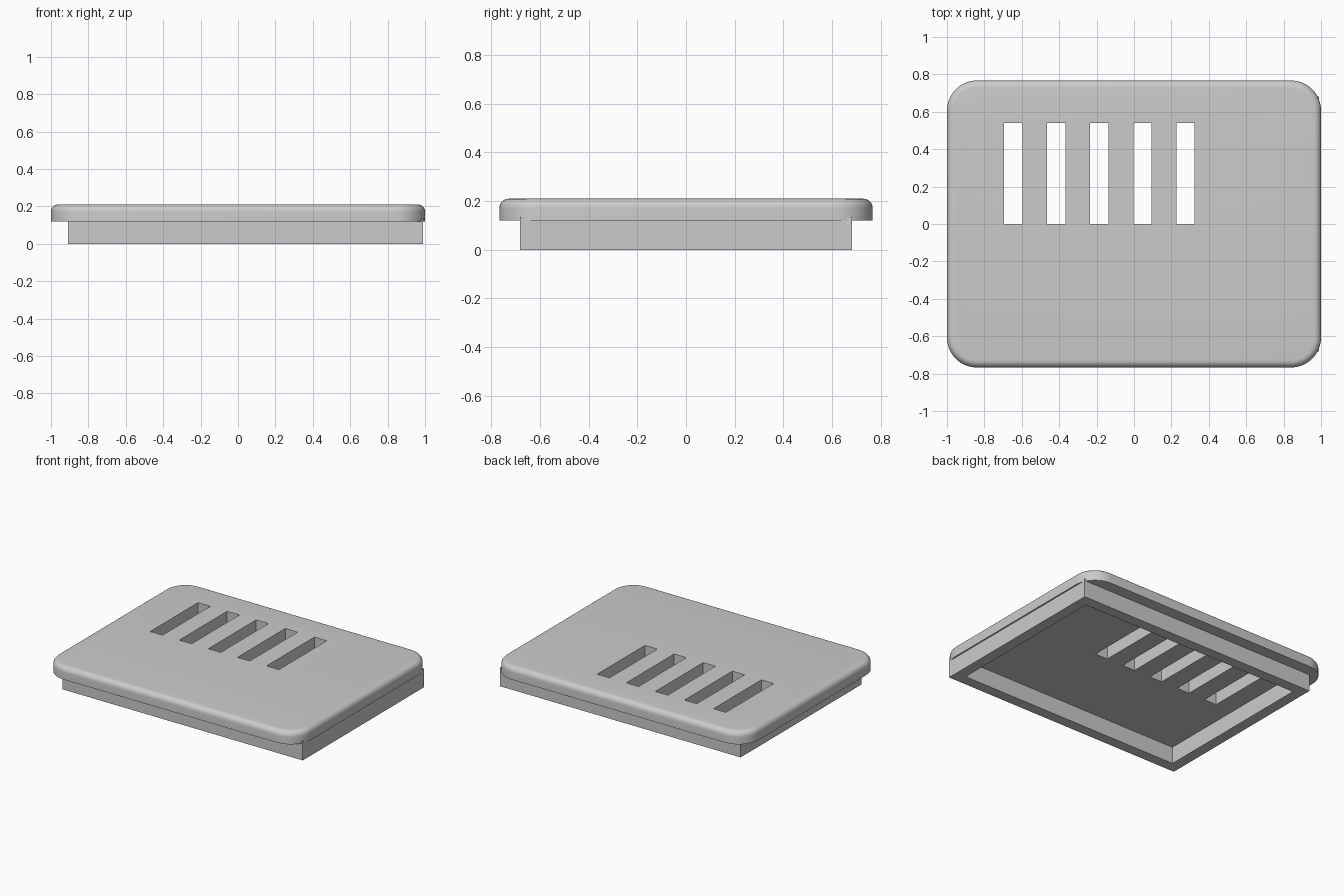
import bpy, bmesh, math
from mathutils import Matrix

default = bpy.data.objects.get("Cube")
if default:
    bpy.data.objects.remove(default, do_unlink=True)

# One plain grey material
GREY = (0.6, 0.6, 0.6, 1.0)
grey = bpy.data.materials.new("plain_grey")
grey.use_nodes = True
grey.diffuse_color = GREY
grey.node_tree.nodes["Principled BSDF"].inputs["Base Color"].default_value = GREY


def add_box(bm, x0, x1, y0, y1, z0, z1):
    place = Matrix.Translation(((x0 + x1) / 2, (y0 + y1) / 2, (z0 + z1) / 2))
    size = Matrix.Diagonal((x1 - x0, y1 - y0, z1 - z0, 1))
    return bmesh.ops.create_cube(bm, size=1, matrix=place @ size)["verts"]


def make_object(name, bm):
    bmesh.ops.recalc_face_normals(bm, faces=bm.faces)
    mesh = bpy.data.meshes.new(name)
    bm.to_mesh(mesh)
    bm.free()
    mesh.materials.append(grey)
    obj = bpy.data.objects.new(name, mesh)
    bpy.context.collection.objects.link(obj)
    return obj


def activate(obj):
    bpy.ops.object.select_all(action='DESELECT')
    obj.select_set(True)
    bpy.context.view_layer.objects.active = obj


# Lid: slab with rounded corners and a rounded top edge
LID_BOTTOM, LID_TOP = 0.12, 0.21
bm = bmesh.new()
add_box(bm, -1, 1, -0.767, 0.767, LID_BOTTOM, LID_TOP)
corners = [e for e in bm.edges if abs(e.verts[0].co.z - e.verts[1].co.z) > 0.01]
bmesh.ops.bevel(bm, geom=corners, offset=0.16, segments=12, profile=0.5, affect='EDGES')
rim = [e for e in bm.edges if all(v.co.z > LID_TOP - 0.001 for v in e.verts)]
bmesh.ops.bevel(bm, geom=rim, offset=0.038, segments=6, profile=0.5, affect='EDGES')
lid = make_object("lid", bm)

# Row of five vent slots through the lid
bm = bmesh.new()
for i in range(5):
    left = -0.694 + i * 0.23
    add_box(bm, left, left + 0.098, 0, 0.54, 0, 0.4)
cutter = make_object("slot_cutter", bm)
cutter.hide_render = True
cut = lid.modifiers.new("slots", 'BOOLEAN')
cut.operation = 'DIFFERENCE'
cut.solver = 'EXACT'
cut.object = cutter
activate(lid)
bpy.ops.object.modifier_apply(modifier=cut.name)
bpy.data.objects.remove(cutter, do_unlink=True)
activate(lid)
bpy.ops.object.shade_smooth_by_angle(angle=math.radians(35))

# Base frame: open rectangular wall, set close to the lid's +x edge
X0, X1, Y, WALL, TOP = -0.91, 0.99, 0.683, 0.077, 0.135
bm = bmesh.new()


def loop(inset, z):
    a, b, y = X0 + inset, X1 - inset, Y - inset
    return [bm.verts.new((px, py, z)) for px, py in ((a, -y), (b, -y), (b, y), (a, y))]


rings = [loop(0, 0), loop(0, TOP), loop(WALL, TOP), loop(WALL, 0)]
for r in range(4):
    here, after = rings[r], rings[(r + 1) % 4]
    for i in range(4):
        j = (i + 1) % 4
        bm.faces.new((here[i], here[j], after[j], after[i]))
make_object("base_frame", bm)
